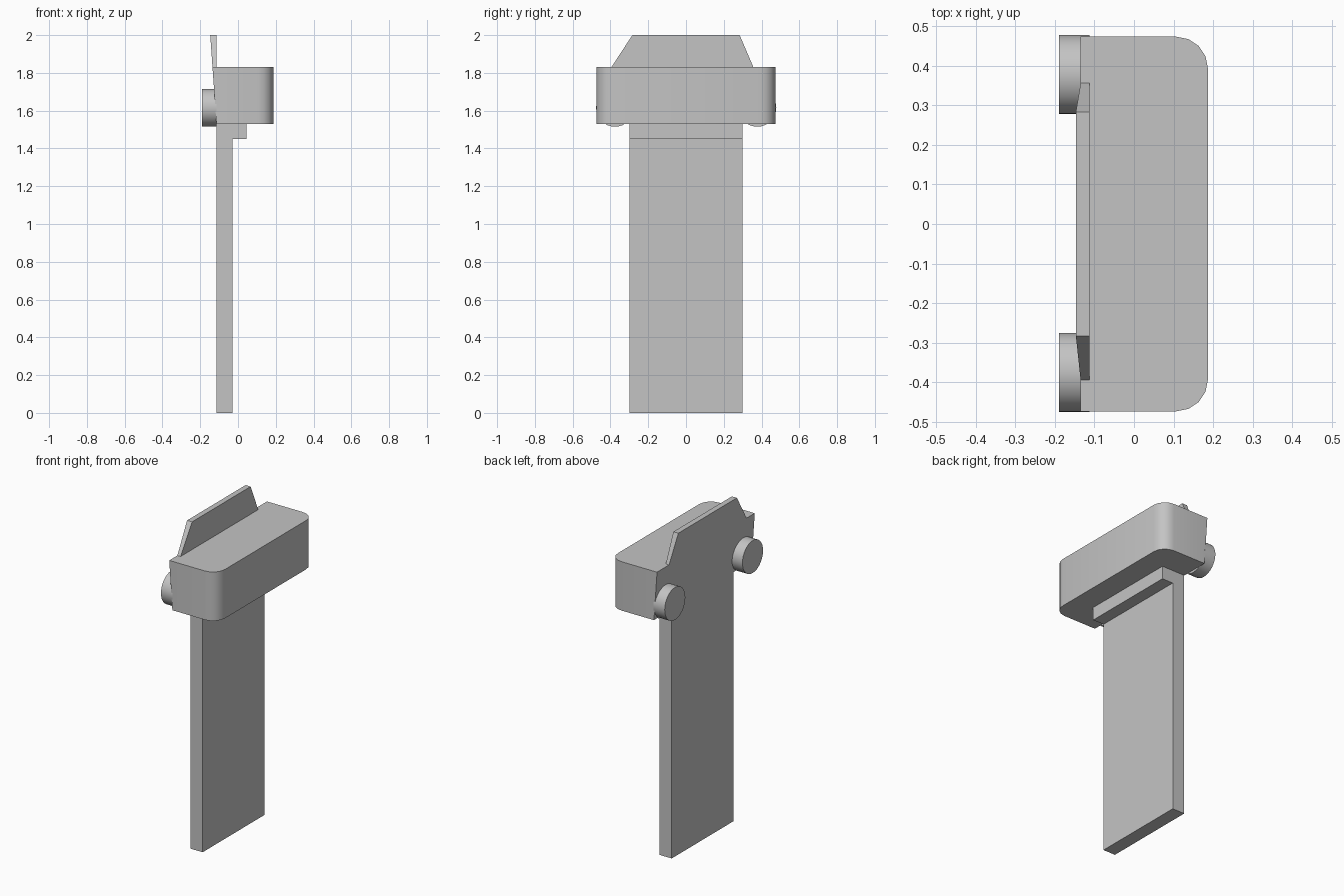
import bpy, bmesh, math
from mathutils import Matrix

cube = bpy.data.objects.get("Cube")
if cube:
    bpy.data.objects.remove(cube)

grey = bpy.data.materials.new("plain_grey")
grey.use_nodes = True
COLOUR = (0.55, 0.55, 0.55, 1)
grey.diffuse_color = COLOUR
grey.node_tree.nodes["Principled BSDF"].inputs["Base Color"].default_value = COLOUR

BACK = -0.113   # plane shared by the post, the head and the back plate


def finish(name, bm, smooth=False):
    bmesh.ops.recalc_face_normals(bm, faces=bm.faces)
    mesh = bpy.data.meshes.new(name)
    bm.to_mesh(mesh)
    bm.free()
    mesh.materials.append(grey)
    obj = bpy.data.objects.new(name, mesh)
    bpy.context.collection.objects.link(obj)
    if smooth:
        bpy.ops.object.select_all(action='DESELECT')
        obj.select_set(True)
        bpy.context.view_layer.objects.active = obj
        bpy.ops.object.shade_smooth_by_angle(angle=math.radians(35))
    return obj


def extrude_profile(points, offset):
    bm = bmesh.new()
    face = bm.faces.new([bm.verts.new(p) for p in points])
    ext = bmesh.ops.extrude_face_region(bm, geom=[face])
    moved = [v for v in ext["geom"] if isinstance(v, bmesh.types.BMVert)]
    bmesh.ops.translate(bm, verts=moved, vec=offset)
    return bm


# Upright post with a small step under the head
post_profile = [(BACK, 0), (-0.03, 0), (-0.03, 1.45), (0.045, 1.45),
                (0.045, 1.53), (BACK, 1.53)]
finish("post", extrude_profile([(x, -0.3, z) for x, z in post_profile], (0, 0.6, 0)))

# Head block with two rounded vertical edges
W, FRONT, BOTTOM, TOP = 0.474, 0.187, 1.53, 1.83
head = extrude_profile([(BACK, -W, BOTTOM), (FRONT, -W, BOTTOM),
                        (FRONT, W, BOTTOM), (BACK, W, BOTTOM)], (0, 0, TOP - BOTTOM))
corners = [e for e in head.edges
           if all(abs(v.co.x - FRONT) < 1e-4 for v in e.verts)
           and abs(e.verts[0].co.z - e.verts[1].co.z) > 0.1]
bmesh.ops.bevel(head, geom=corners, offset=0.08, segments=4, profile=0.5, affect='EDGES')
finish("head", head, smooth=True)

# Back plate: tapered outline that thickens towards the top
outline = [(-W, BOTTOM), (W, BOTTOM), (W, TOP), (0.357, TOP),
           (0.284, 2.0), (-0.284, 2.0), (-0.395, TOP), (-W, TOP)]
plate = extrude_profile([(BACK, y, z) for y, z in outline], (-0.001, 0, 0))
for v in plate.verts:
    if v.co.x < BACK - 0.0005:
        v.co.x = BACK - 0.001 - 0.033 * (v.co.z - BOTTOM) / (2.0 - BOTTOM)
finish("back_plate", plate)

# Round knobs on the back
for name, y in (("rear_knob", 0.378), ("front_knob", -0.376)):
    bm = bmesh.new()
    length = 0.077
    bmesh.ops.create_cone(
        bm, cap_ends=True, segments=32, radius1=0.1, radius2=0.1, depth=length,
        matrix=Matrix.Translation((BACK - length / 2, y, 1.615))
        @ Matrix.Rotation(math.pi / 2, 4, 'Y'))
    finish(name, bm, smooth=True)
